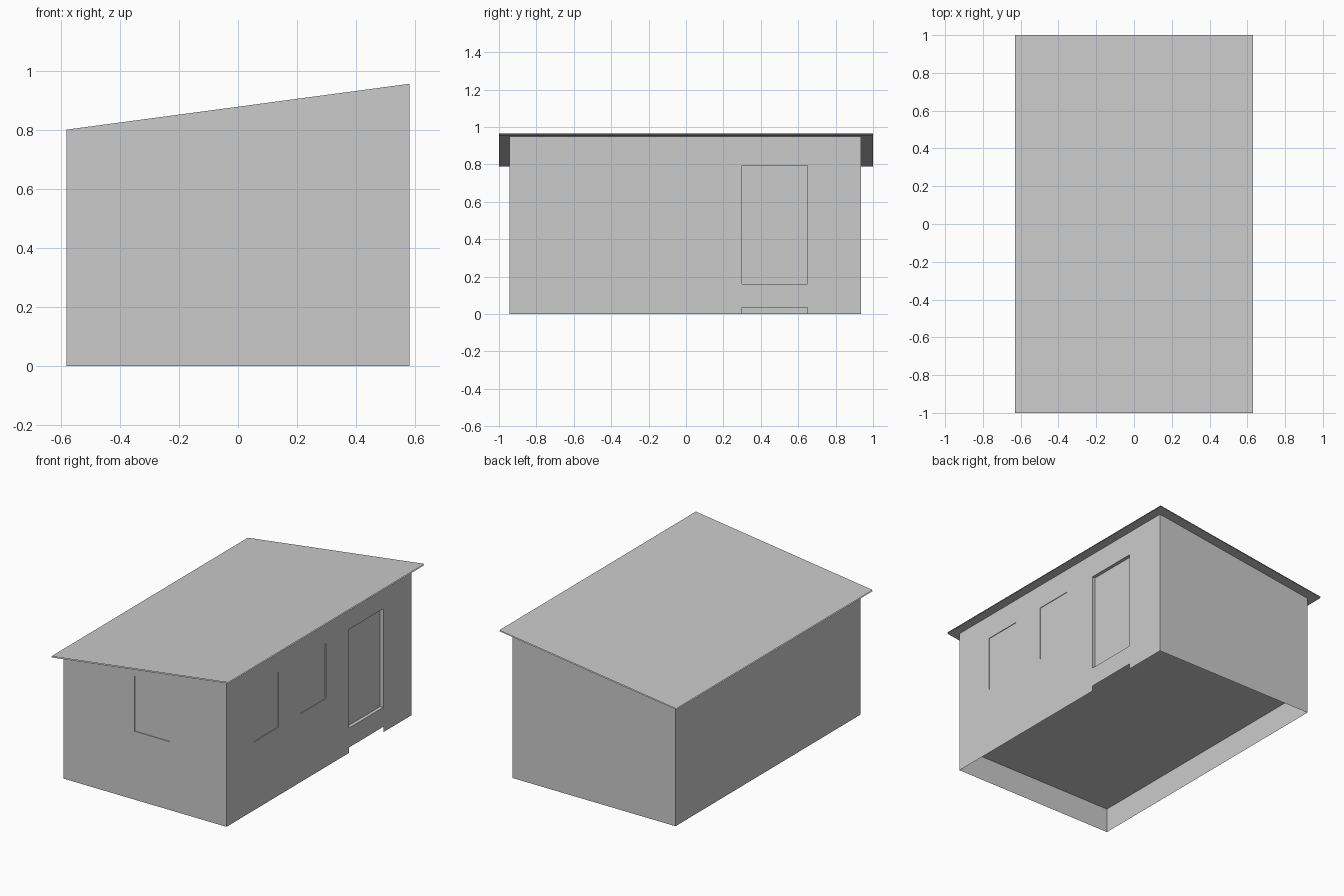
import bpy

if "Cube" in bpy.data.objects:
    bpy.data.objects.remove(bpy.data.objects["Cube"])

GREY = bpy.data.materials.new("plain grey")
GREY.diffuse_color = (0.6, 0.6, 0.6, 1)
GREY.use_nodes = True
GREY.node_tree.nodes["Principled BSDF"].inputs["Base Color"].default_value = GREY.diffuse_color

X, Y0, Y1 = 0.58, -0.945, 0.935      # wall extents
SILL, HEAD, FLOOR = 0.44, 0.795, 0.16


def slope(x):
    return 0.8776 + 0.1336 * x


def make(name, faces):
    """Build an object from a list of corner-point faces."""
    verts, index, polys = [], {}, []
    for f in faces:
        poly = []
        for p in f:
            k = tuple(round(c, 5) for c in p)
            if k not in index:
                index[k] = len(verts)
                verts.append(k)
            poly.append(index[k])
        polys.append(poly)
    me = bpy.data.meshes.new(name)
    me.from_pydata(verts, [], polys)
    me.materials.append(GREY)
    ob = bpy.data.objects.new(name, me)
    bpy.context.collection.objects.link(ob)
    return ob


def wall(name, place, u0, u1, top, openings=()):
    """Wall sheet; place(u, z, depth) maps to 3D, u runs right seen from outside.
    openings: (name, left, right, bottom, head, recess, lowest wall edge)"""
    def quad(a, b, z0, z1a, z1b, d=0):
        return [place(a, z0, d), place(b, z0, d), place(b, z1b, d), place(a, z1a, d)]

    faces, u = [], u0
    for part, a, b, z0, z1, d, low in openings:
        faces.append(quad(u, a, 0, top(u), top(a)))
        faces.append(quad(a, b, low, z0, z0))
        faces.append(quad(a, b, z1, top(a), top(b)))
        # reveals around the opening
        ring = [(a, z0), (b, z0), (b, z1), (a, z1)]
        for i in range(4):
            p, q = ring[i], ring[(i + 1) % 4]
            faces.append([place(*p, 0), place(*q, 0), place(*q, d), place(*p, d)])
        make(part, [quad(a, b, z0, z1, z1, d)])
        u = b
    faces.append(quad(u, u1, 0, top(u), top(u1)))
    make(name, faces)


# walls with windows and door
wall("front_wall", lambda u, z, d: (u, Y0 + d, z), -X, X, slope,
     [("front_window", -0.075, 0.175, SILL, HEAD, 0.004, 0)])
wall("right_wall", lambda u, z, d: (X - d, u, z), Y0, Y1, lambda u: slope(X),
     [("side_window_1", -0.67, -0.415, SILL, HEAD, 0.004, 0),
      ("side_window_2", -0.19, 0.065, SILL, HEAD, 0.004, 0),
      ("door", 0.30, 0.65, FLOOR, HEAD, 0.022, 0.035)])
wall("back_wall", lambda u, z, d: (-u, Y1 - d, z), -X, X, lambda u: slope(-u))
wall("left_wall", lambda u, z, d: (-X + d, -u, z), -Y1, -Y0, lambda u: slope(-X))

# raised floor, open underneath
make("floor", [[(-X, Y0, FLOOR), (-X, Y1, FLOOR), (X, Y1, FLOOR), (X, Y0, FLOOR)]])


# mono-pitch roof: thin upper and lower sheets
def sheet(off):
    return [(x, y, slope(x) + off) for x, y in
            ((-0.63, -1), (0.63, -1), (0.63, 1), (-0.63, 1))]


make("roof_top", [sheet(0.002)])
make("roof_underside", [sheet(-0.005)[::-1]])
